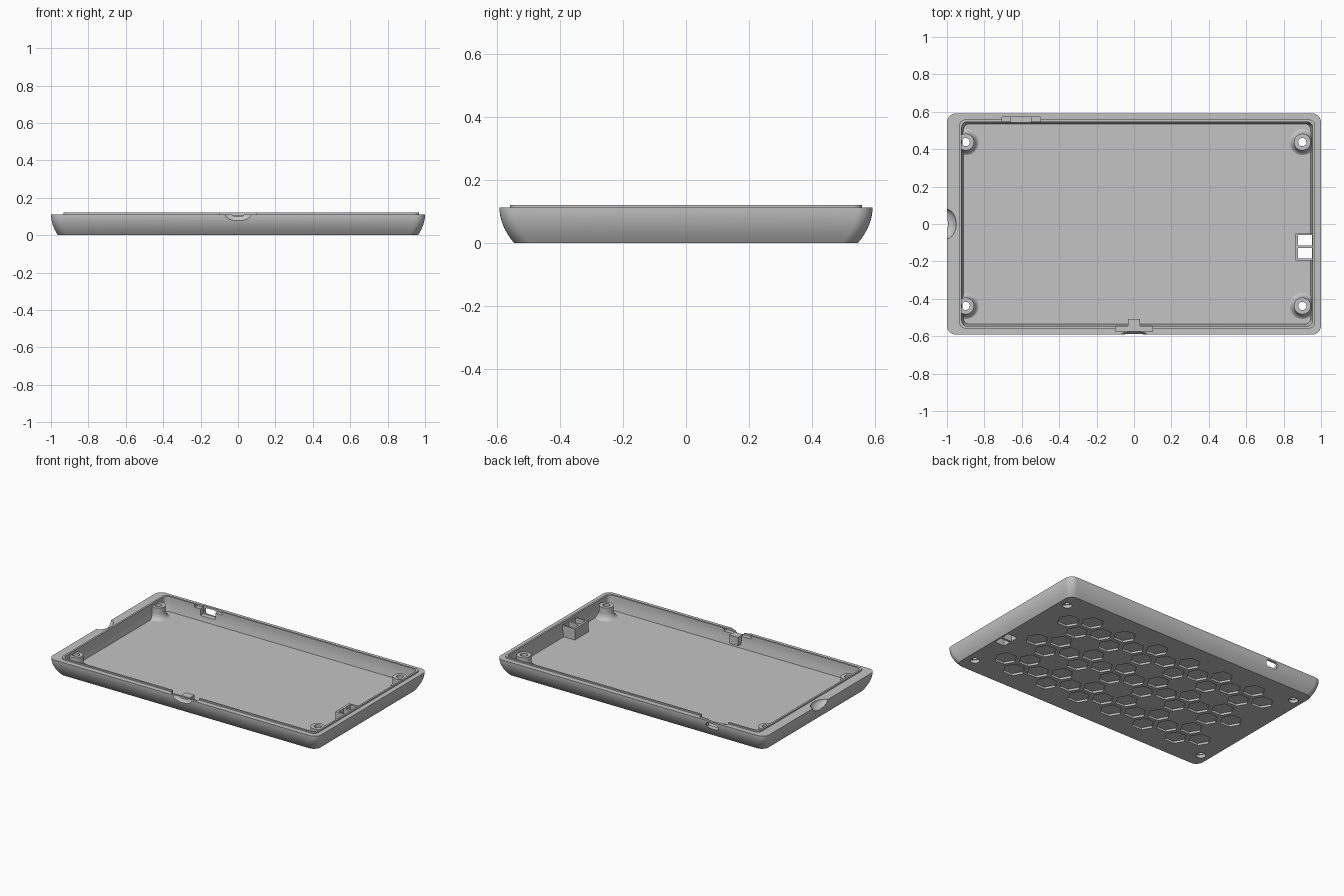
import bpy, bmesh, math
from mathutils import Matrix

if "Cube" in bpy.data.objects:
    bpy.data.objects.remove(bpy.data.objects["Cube"])

grey = bpy.data.materials.new("grey plastic")
grey.use_nodes = True
grey.diffuse_color = (0.55, 0.55, 0.55, 1)
grey.node_tree.nodes["Principled BSDF"].inputs["Base Color"].default_value = grey.diffuse_color

RIM, FLOOR, SHIFT = 0.112, 0.025, 0.017
POSTS = [(sx * 0.9, sy * 0.438) for sx in (-1, 1) for sy in (-1, 1)]


def finish(bm, name):
    bmesh.ops.recalc_face_normals(bm, faces=bm.faces)
    mesh = bpy.data.meshes.new(name)
    bm.to_mesh(mesh)
    bm.free()
    mesh.materials.append(grey)
    ob = bpy.data.objects.new(name, mesh)
    bpy.context.collection.objects.link(ob)
    return ob


def bridge(bm, a, b):
    for i in range(len(a)):
        j = (i + 1) % len(a)
        bm.faces.new((a[i], a[j], b[j], b[i]))


def add_box(bm, x0, x1, y0, y1, z0, z1):
    m = Matrix.Translation(((x0 + x1) / 2, (y0 + y1) / 2, (z0 + z1) / 2))
    bmesh.ops.create_cube(bm, size=1, matrix=m @ Matrix.Diagonal((x1 - x0, y1 - y0, z1 - z0, 1)))


def add_prism(bm, x, y, z0, z1, r, sides):
    m = Matrix.Translation((x, y, (z0 + z1) / 2)) @ Matrix.Rotation(math.pi / 2, 4, 'Z')
    bmesh.ops.create_cone(bm, cap_ends=True, segments=sides, radius1=r, radius2=r,
                          depth=z1 - z0, matrix=m)


def add_ellipsoid(bm, centre, radii):
    bmesh.ops.create_uvsphere(bm, u_segments=32, v_segments=16, radius=1,
                              matrix=Matrix.Translation(centre) @ Matrix.Diagonal((*radii, 1)))


def cut(ob, fill):
    """Subtract the separate shapes made by fill(bm) and bake the result."""
    bm = bmesh.new()
    fill(bm)
    cutter = finish(bm, "cutter")
    cutter.hide_render = True
    mod = ob.modifiers.new("cut", 'BOOLEAN')
    mod.operation, mod.solver, mod.object = 'DIFFERENCE', 'EXACT', cutter
    dg = bpy.context.evaluated_depsgraph_get()
    baked = bpy.data.meshes.new_from_object(ob.evaluated_get(dg))
    ob.modifiers.clear()
    ob.data = baked
    bpy.data.objects.remove(cutter)


def smooth(ob):
    bpy.ops.object.select_all(action='DESELECT')
    ob.select_set(True)
    bpy.context.view_layer.objects.active = ob
    bpy.ops.object.shade_smooth_by_angle(angle=math.radians(30))


# Tray shell: rounded rectangles lofted up the outside, over the lip and down to the floor
def ring(bm, cx, hx, hy, r, z, n=8):
    verts = []
    for k, (sx, sy) in enumerate(((1, 1), (-1, 1), (-1, -1), (1, -1))):
        for i in range(n + 1):
            a = math.pi / 2 * (k + i / n)
            verts.append(bm.verts.new((cx + sx * (hx - r) + r * math.cos(a),
                                       sy * (hy - r) + r * math.sin(a), z)))
    return verts


bm = bmesh.new()
rings = []
for i in range(9):
    t = i / 8
    inset = (1 - t) ** 2
    rings.append(ring(bm, 0, 1 - 0.037 * inset, 0.592 - 0.046 * inset, 0.05, RIM * t))
for hx, hy, z in ((0.95, 0.558, RIM), (0.95, 0.558, 0.121), (0.938, 0.546, 0.121),
                  (0.938, 0.546, 0.09), (0.935, 0.542, 0.06), (0.928, 0.535, FLOOR)):
    rings.append(ring(bm, SHIFT, hx, hy, 0.03, z))
for a, b in zip(rings, rings[1:]):
    bridge(bm, a, b)
bm.faces.new(rings[0])
bm.faces.new(rings[-1])
tray = finish(bm, "tray_shell")


# Honeycomb pockets underneath, with every other cell left out of alternate columns
def pockets(bm):
    pitch = 0.1485
    for col in range(-6, 7):
        rows = (-2, 0, 2) if col % 2 == 0 else [r + 0.5 for r in range(-3, 3)]
        for row in rows:
            add_prism(bm, col * pitch * math.sqrt(3) / 2, row * pitch, -0.02, 0.014, 0.07, 6)


def screw_holes(bm):
    for x, y in POSTS:
        add_prism(bm, x, y, -0.02, 0.05, 0.03, 24)


def switch_slots(bm):
    for y in (-0.0875, -0.1575):
        add_box(bm, 0.878, 0.953, y - 0.028, y + 0.028, -0.02, 0.2)


# Gaps in the lip beside the latch and the port
def lip_gaps(bm):
    add_box(bm, -0.1, 0.1, -0.575, -0.52, 0.1, 0.14)
    add_box(bm, -0.705, -0.5, 0.52, 0.572, 0.1, 0.14)


def port_recess(bm):
    add_box(bm, -0.66, -0.55, 0.515, 0.576, 0.057, 0.15)


# Rounded port opening through the back wall
def port(bm):
    loops = []
    for y in (0.5, 0.7):
        loops.append([bm.verts.new((cx + 0.02 * math.cos(a), y, 0.08 + 0.02 * math.sin(a)))
                      for k, cx in ((0, -0.58), (1, -0.632))
                      for a in [math.pi * (k - 0.5 + i / 8) for i in range(9)]])
        bm.faces.new(loops[-1])
    bridge(bm, *loops)


# Finger scoops in the front and right rims
def scoops(bm):
    add_ellipsoid(bm, (0, -0.6, 0.115), (0.075, 0.028, 0.042))
    add_ellipsoid(bm, (-1.005, 0, 0.115), (0.055, 0.08, 0.042))


for fill in (pockets, screw_holes, switch_slots, lip_gaps, port_recess, port, scoops):
    cut(tray, fill)
smooth(tray)

# Flared screw posts, kept inside the walls
quarter = [i / 8 * math.pi / 2 for i in range(9)]
flare = [(0.088 - 0.043 * math.sin(a), 0.07 - 0.05 * math.cos(a)) for a in quarter]
profile = [(0.022, 0.02)] + flare + [(0.045, 0.103), (0.022, 0.103)]
for k, (px, py) in enumerate(POSTS):
    bm = bmesh.new()
    turns = [i / 32 * math.tau for i in range(32)]
    loops = [[bm.verts.new((px + r * math.cos(a), py + r * math.sin(a), z)) for a in turns]
             for r, z in profile]
    for a, b in zip(loops, loops[1:] + loops[:1]):
        bridge(bm, a, b)
    bmesh.ops.recalc_face_normals(bm, faces=bm.faces)
    for v in bm.verts:
        v.co.x = min(max(v.co.x, SHIFT - 0.942), SHIFT + 0.942)
        v.co.y = min(max(v.co.y, -0.545), 0.545)
    smooth(finish(bm, f"screw_post_{k + 1}"))

# Switch housing with two slots
bm = bmesh.new()
add_box(bm, 0.863, 0.96, -0.195, -0.05, 0.02, 0.1)
cut(finish(bm, "switch_housing"), switch_slots)

# Latch tab inside the front wall
bm = bmesh.new()
add_box(bm, -0.032, 0.032, -0.56, -0.507, 0.05, 0.108)
finish(bm, "latch_tab")
